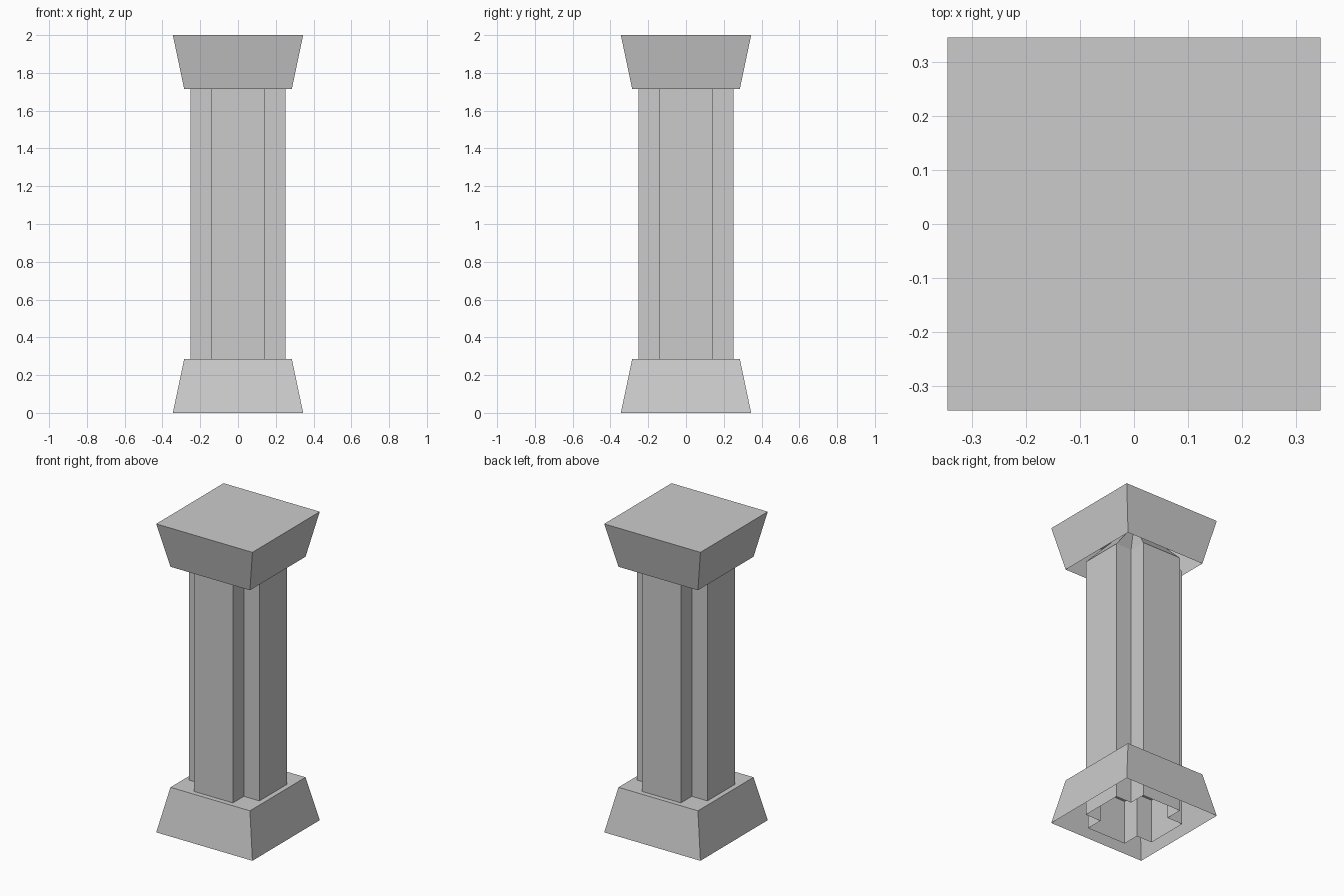
import bpy
import bmesh

cube = bpy.data.objects.get("Cube")
if cube:
    bpy.data.objects.remove(cube, do_unlink=True)

# One stone grey for the whole pillar
stone = bpy.data.materials.new("stone_grey")
stone.use_nodes = True
grey = (0.6, 0.6, 0.6, 1.0)
stone.diffuse_color = grey
stone.node_tree.nodes["Principled BSDF"].inputs["Base Color"].default_value = grey

HEIGHT = 2.0
BLOCK = 0.285          # height of base and capital
WIDE, NARROW = 0.345, 0.285
ARM, HALF = 0.252, 0.14  # reach and half width of the cross arms


def square(r):
    return [(-r, -r), (r, -r), (r, r), (-r, r)]


def cross(arm, half):
    """Plus-shaped outline, made by turning one arm four times."""
    points = []
    x, y = arm, half
    for turn in range(4):
        for px, py in ((half, -half), (x, -y), (x, y)):
            for _ in range(turn):
                px, py = -py, px
            points.append((px, py))
    return points


def loft(name, lower, upper, z0, z1, apex=None):
    """Walls between two outlines, open below, closed above by a lid or a point."""
    bm = bmesh.new()
    low = [bm.verts.new((x, y, z0)) for x, y in lower]
    top = [bm.verts.new((x, y, z1)) for x, y in upper]
    n = len(low)
    for i in range(n):
        j = (i + 1) % n
        bm.faces.new((low[i], low[j], top[j], top[i]))
    if apex is None:
        bm.faces.new(top)
    else:
        tip = bm.verts.new((0, 0, apex))
        for i in range(n):
            bm.faces.new((top[i], top[(i + 1) % n], tip))
    mesh = bpy.data.meshes.new(name)
    bm.to_mesh(mesh)
    bm.free()
    mesh.materials.append(stone)
    obj = bpy.data.objects.new(name, mesh)
    bpy.context.collection.objects.link(obj)
    return obj


# Flared foot, hollow underneath
loft("base", square(WIDE), square(NARROW), 0, BLOCK)

# Cross-shaped shaft, running down inside the foot
plan = cross(ARM, HALF)
loft("shaft", plan, plan, 0, HEIGHT - BLOCK, apex=HEIGHT - 0.005)

# Flared head, hollow underneath
loft("capital", square(NARROW), square(WIDE), HEIGHT - BLOCK, HEIGHT)
